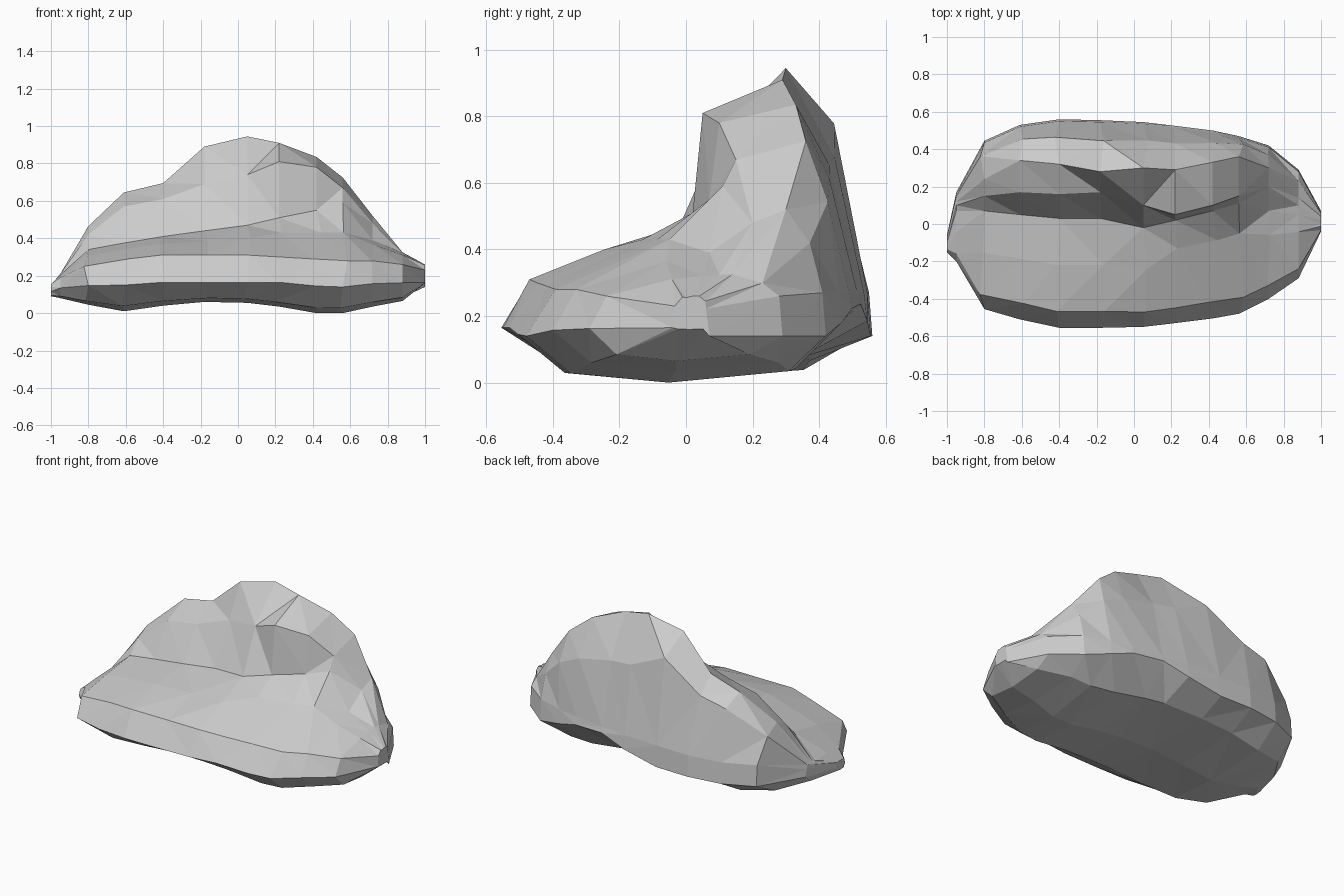
import bpy, bmesh, random
from mathutils import Vector

if "Cube" in bpy.data.objects:
    bpy.data.objects.remove(bpy.data.objects["Cube"])

random.seed(4)

# Stations along the boulder:
# x, front y, shoulder z, crease y/z, wall-top y/z, crest y/z, back y, underside z
STATIONS = [
    (-1.00, -.15, .15, -.12, .16, -.10, .16, -.08, .16, -.06, .10),
    (-0.95, -.20, .20, .07, .21, .10, .22, .12, .22, .17, .09),
    (-0.80, -.455, .26, .07, .35, .15, .43, .24, .475, .445, .055),
    (-0.61, -.51, .30, .05, .385, .17, .58, .34, .655, .53, .02),
    (-0.40, -.555, .32, .03, .42, .16, .62, .32, .705, .56, .05),
    (-0.18, -.555, .32, .03, .45, .17, .70, .28, .90, .555, .07),
    (0.05, -.55, .32, -.02, .48, .10, .75, .30, .955, .545, .065),
    (0.22, -.53, .31, .02, .52, .05, .82, .29, .92, .525, .045),
    (0.42, -.505, .30, .07, .56, .10, .79, .33, .845, .50, .01),
    (0.56, -.48, .29, .11, .60, .15, .68, .36, .735, .47, .01),
    (0.72, -.40, .29, .07, .40, .20, .49, .30, .53, .42, .045),
    (0.88, -.29, .27, .05, .33, .10, .335, .14, .335, .29, .075),
    (1.00, -.04, .24, .00, .265, .02, .27, .04, .27, .07, .17),
]


def section(x, yf, zs, yc, zc, yw, zw, yk, zk, yb, zb):
    """Seat-shaped outline (y, z), front underside round over the top to the back."""
    low = min(.175, (zb + zs) / 2)
    notch = .12 * max(0, 1 - abs(x - .3) / .4)
    low_back = min(.15, low) + notch
    rim = max(min(.28, low + .6 * (zk - low)), low_back + .03)
    ys = yf + .15 * (yc - yf)
    t = .68 if x > .1 else .5
    back_drop = .18 if x < -.1 else .4
    return [
        (yf + .14 * (yb - yf), zb + .2 * (low - zb)),
        (yf, low),
        (ys, zs),
        (ys + t * (yc - ys), min(zs + t * (zc - zs) + .01, .44)),
        (yc, zc),
        (yw, zw),
        (yk, zk),
        (yk + .6 * (yb - yk), zk - back_drop * (zk - rim)),
        (yb - .01, rim),
        (yb, low_back),
        (yf + .83 * (yb - yf), zb + .2 * (low - zb) + .15 * notch),
        (yf + .45 * (yb - yf), zb),
    ]


# Loft the sections, nudging inner points along x for irregular facets
bm = bmesh.new()
rings = []
for i, station in enumerate(STATIONS):
    inner = 2 <= i <= len(STATIONS) - 3
    ring = []
    for k, (y, z) in enumerate(section(*station)):
        dx = random.uniform(-.03, .03) if inner and k in (0, 2, 3, 7, 10) else 0
        ring.append(bm.verts.new(Vector((station[0] + dx, y, z))))
    rings.append(ring)
n = len(rings[0])
for a, b in zip(rings, rings[1:]):
    for k in range(n):
        m = (k + 1) % n
        bm.faces.new((a[k], a[m], b[m], b[k]))
bm.faces.new(rings[0])
bm.faces.new(rings[-1])

# Flat triangular facets, resting on the ground
bmesh.ops.remove_doubles(bm, verts=bm.verts, dist=.002)
bmesh.ops.triangulate(bm, faces=bm.faces[:], quad_method='SHORT_EDGE')
bmesh.ops.recalc_face_normals(bm, faces=bm.faces[:])
bmesh.ops.translate(bm, verts=bm.verts, vec=(0, 0, -min(v.co.z for v in bm.verts)))
mesh = bpy.data.meshes.new("boulder")
bm.to_mesh(mesh)
bm.free()
boulder = bpy.data.objects.new("boulder", mesh)
bpy.context.collection.objects.link(boulder)
